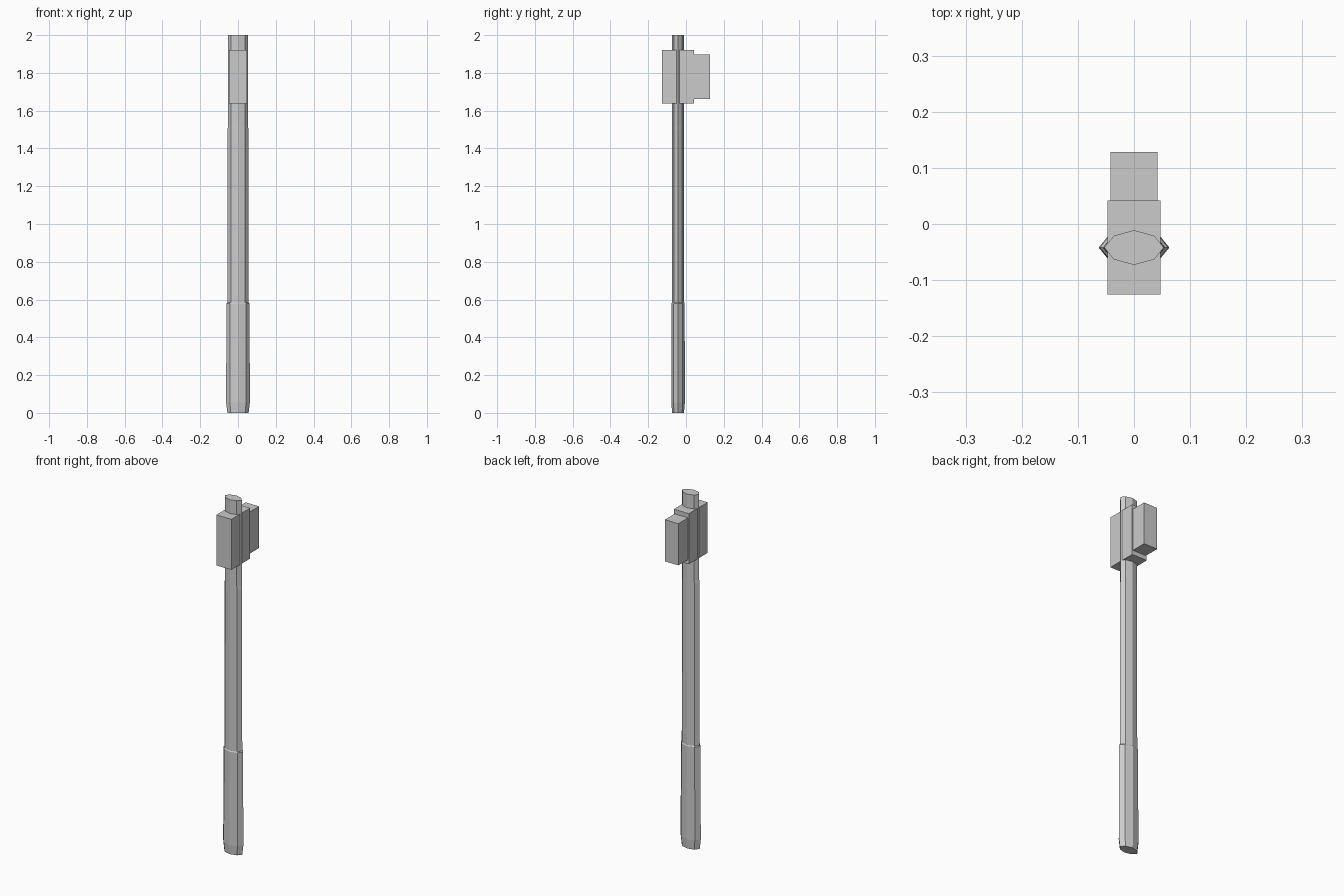
import bpy
import bmesh

cube = bpy.data.objects.get("Cube")
if cube:
    bpy.data.objects.remove(cube, do_unlink=True)

grey = bpy.data.materials.new("plain_grey")
grey.use_nodes = True
color = (0.6, 0.6, 0.6, 1)
grey.diffuse_color = color
grey.node_tree.nodes["Principled BSDF"].inputs["Base Color"].default_value = color

HANDLE_Y = -0.042


def finish(name, bm):
    bmesh.ops.recalc_face_normals(bm, faces=bm.faces)
    mesh = bpy.data.meshes.new(name)
    bm.to_mesh(mesh)
    bm.free()
    mesh.materials.append(grey)
    obj = bpy.data.objects.new(name, mesh)
    bpy.context.collection.objects.link(obj)


def block(name, half_x, y, z):
    bm = bmesh.new()
    bmesh.ops.create_cube(bm, size=1)
    for v in bm.verts:
        v.co = (half_x * 2 * v.co.x,
                sum(y) / 2 + (y[1] - y[0]) * v.co.y,
                sum(z) / 2 + (z[1] - z[0]) * v.co.z)
    finish(name, bm)


def loft(name, sections):
    """Flattened eight-sided bar through (z, half width, half depth) rings."""
    outline = [(1, 0), (0.68, 0.68), (0, 1), (-0.68, 0.68),
               (-1, 0), (-0.68, -0.68), (0, -1), (0.68, -0.68)]
    bm = bmesh.new()
    rings = [[bm.verts.new((x * w, HANDLE_Y + y * d, z)) for x, y in outline]
             for z, w, d in sections]
    for low, high in zip(rings, rings[1:]):
        for i in range(8):
            j = (i + 1) % 8
            bm.faces.new((low[i], low[j], high[j], high[i]))
    bm.faces.new(rings[0])
    bm.faces.new(rings[-1])
    finish(name, bm)


# Handle: grip with tapered foot, small shoulder, slimmer shaft
loft("handle", [(0, 0.056, 0.031), (0.055, 0.063, 0.036),
                (0.58, 0.061, 0.035), (0.585, 0.056, 0.032),
                (1.5, 0.055, 0.031), (1.52, 0.053, 0.031),
                (2, 0.053, 0.031)])

# Hammer head: main block and slightly smaller rear block
block("head_front", 0.047, (-0.126, 0.042), (1.637, 1.922))
block("head_rear", 0.042, (0.04, 0.128), (1.662, 1.897))
